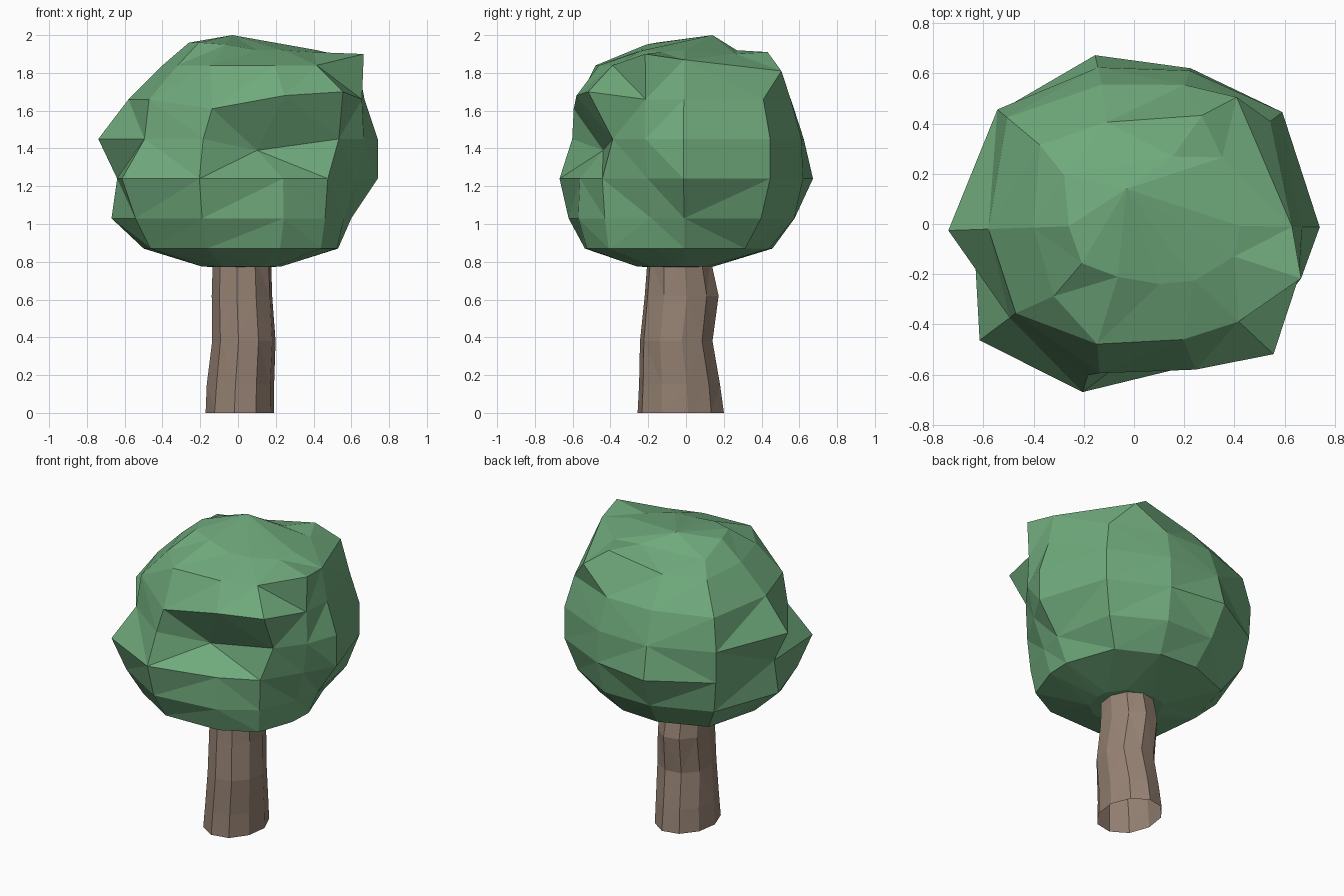
import bpy, bmesh, random
from math import cos, sin, radians, tau

if "Cube" in bpy.data.objects:
    bpy.data.objects.remove(bpy.data.objects["Cube"])

random.seed(4)


def material(name, color):
    m = bpy.data.materials.new(name)
    m.diffuse_color = (*color, 1)
    m.use_nodes = True
    m.node_tree.nodes["Principled BSDF"].inputs["Base Color"].default_value = m.diffuse_color
    return m


def loft(name, rings, mat, bottom=None, top=None):
    """Skin equal-length rings of points; optional pole points close the ends."""
    bm = bmesh.new()
    loops = [[bm.verts.new(p) for p in ring] for ring in rings]
    n = len(loops[0])
    for a, b in zip(loops, loops[1:]):
        for i in range(n):
            j = (i + 1) % n
            bm.faces.new((a[i], a[j], b[j], b[i]))
    for pole, loop, flip in ((bottom, loops[0], True), (top, loops[-1], False)):
        if pole:
            v = bm.verts.new(pole)
            for i in range(n):
                j = (i + 1) % n
                bm.faces.new((loop[j], loop[i], v) if flip else (loop[i], loop[j], v))
    bmesh.ops.triangulate(bm, faces=bm.faces[:])
    mesh = bpy.data.meshes.new(name)
    bm.to_mesh(mesh)
    bm.free()
    mesh.materials.append(mat)
    obj = bpy.data.objects.new(name, mesh)
    bpy.context.collection.objects.link(obj)
    return obj


# Foliage: a lumpy faceted crown, radius per direction at each height
angles = [-1, 37, 70, 103, 140, 182, 217, 253, 293, 317, 342]
crown = [
    (0.775, [.22, .18, .14, .15, .18, .19, .24, .27, .28, .27, .24]),
    (0.87, [.53, .52, .47, .47, .53, .50, .58, .56, .57, .60, .55]),
    (1.03, [.60, .66, .61, .59, .66, .67, .68, .65, .62, .63, .59]),
    (1.24, [.74, .74, .66, .69, .70, .64, .77, .70, .61, .65, .66]),
    (1.45, [.74, .74, .65, .64, .71, .74, .62, .63, .45, .66, .70]),
    (1.66, [.67, .68, .59, .57, .66, .58, .59, .61, .63, .76, .69]),
    (1.84, [.63, .65, .51, .42, .49, .40, .43, .50, .50, .57, .70]),
    (1.92, [.42, .44, .31, .24, .34, .26, .26, .22, .26, .33, .42]),
]
# Height shifts (ring, direction): front overhang, right peak, crown dips
shift = {(4, 8): -.06, (5, 7): -.05, (5, 8): .02, (5, 9): .04, (6, 10): .06,
         (6, 0): .03, (6, 1): -.03, (6, 2): .07, (7, 1): -.02,
         (7, 3): -.01, (7, 4): -.02, (7, 5): .04, (7, 6): .04, (7, 7): .03,
         (7, 10): -.01}
# Direction shifts (ring, direction) in degrees
turn = {(4, 8): -10, (4, 9): 7, (5, 7): 4, (6, 1): 14, (6, 2): -12,
        (6, 3): 2, (6, 6): 5, (7, 2): -10, (7, 4): 5}
rings = []
for k, (z, radii) in enumerate(crown):
    ring = []
    for i, r in enumerate(radii):
        a = radians(angles[i] + turn.get((k, i), 0))
        ring.append((r * cos(a), r * sin(a), z + shift.get((k, i), 0)))
    rings.append(ring)
loft("foliage", rings, material("leaf_green", (.16, .40, .20)),
     bottom=(0.02, -0.06, 0.765), top=(-0.03, 0.14, 2.0))

# Trunk: open, slightly bent tube (height, centre x, centre y, half width, half depth)
sections = [(0, .01, -.025, .185, .23), (.15, .015, -.03, .178, .217),
            (.38, .03, -.052, .173, .192), (.62, .02, -.025, .163, .195),
            (.82, .02, -.04, .157, .17)]
sides = 10
trunk = []
for z, cx, cy, rx, ry in sections:
    ring = []
    for i in range(sides):
        t = tau * (i + .25) / sides
        w = random.uniform(.97, 1.03)
        ring.append((cx + rx * w * cos(t), cy + ry * w * sin(t), z))
    trunk.append(ring)
loft("trunk", trunk, material("bark_brown", (.30, .22, .17)))
